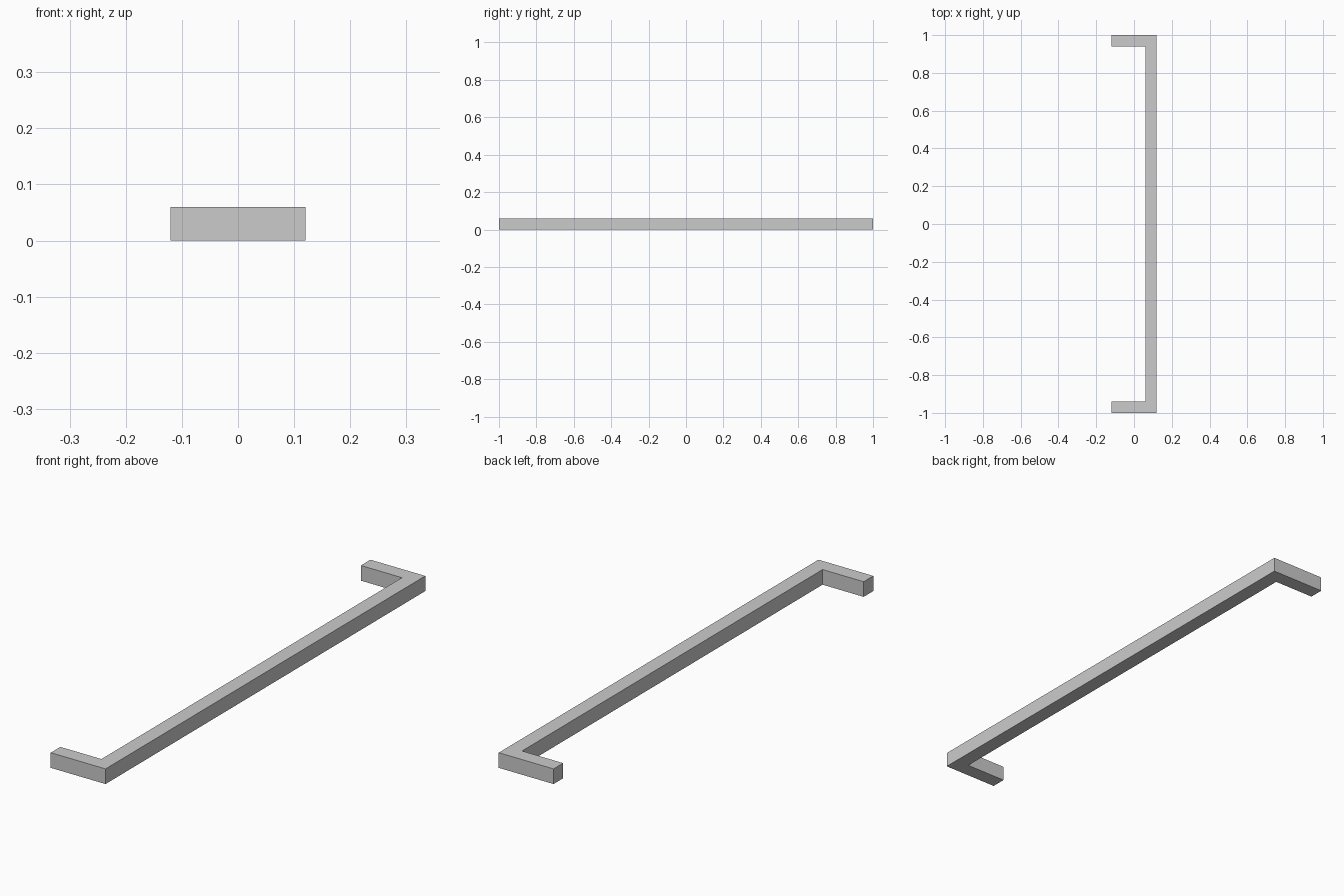
import bpy, bmesh
from mathutils import Matrix, Vector

if "Cube" in bpy.data.objects:
    bpy.data.objects.remove(bpy.data.objects["Cube"])


def box(name, lo, hi):
    """Axis-aligned box between two corners."""
    lo, hi = Vector(lo), Vector(hi)
    size = hi - lo
    bm = bmesh.new()
    bmesh.ops.create_cube(bm, size=1, matrix=Matrix.Diagonal((*size, 1)))
    mesh = bpy.data.meshes.new(name)
    bm.to_mesh(mesh)
    bm.free()
    obj = bpy.data.objects.new(name, mesh)
    obj.location = (lo + hi) / 2
    bpy.context.collection.objects.link(obj)
    return obj


T = 0.06          # square section of every beam
HALF_X = 0.12
HALF_Y = 1.0
INNER = HALF_Y - T

# long beam along the right side
box("long_beam", (HALF_X - T, -INNER, 0), (HALF_X, INNER, T))

# two butted blocks across each end
for end, y in (("front", -HALF_Y), ("back", INNER)):
    box(end + "_corner_block", (0, y, 0), (HALF_X, y + T, T))
    box(end + "_return_block", (-HALF_X, y, 0), (0, y + T, T))
